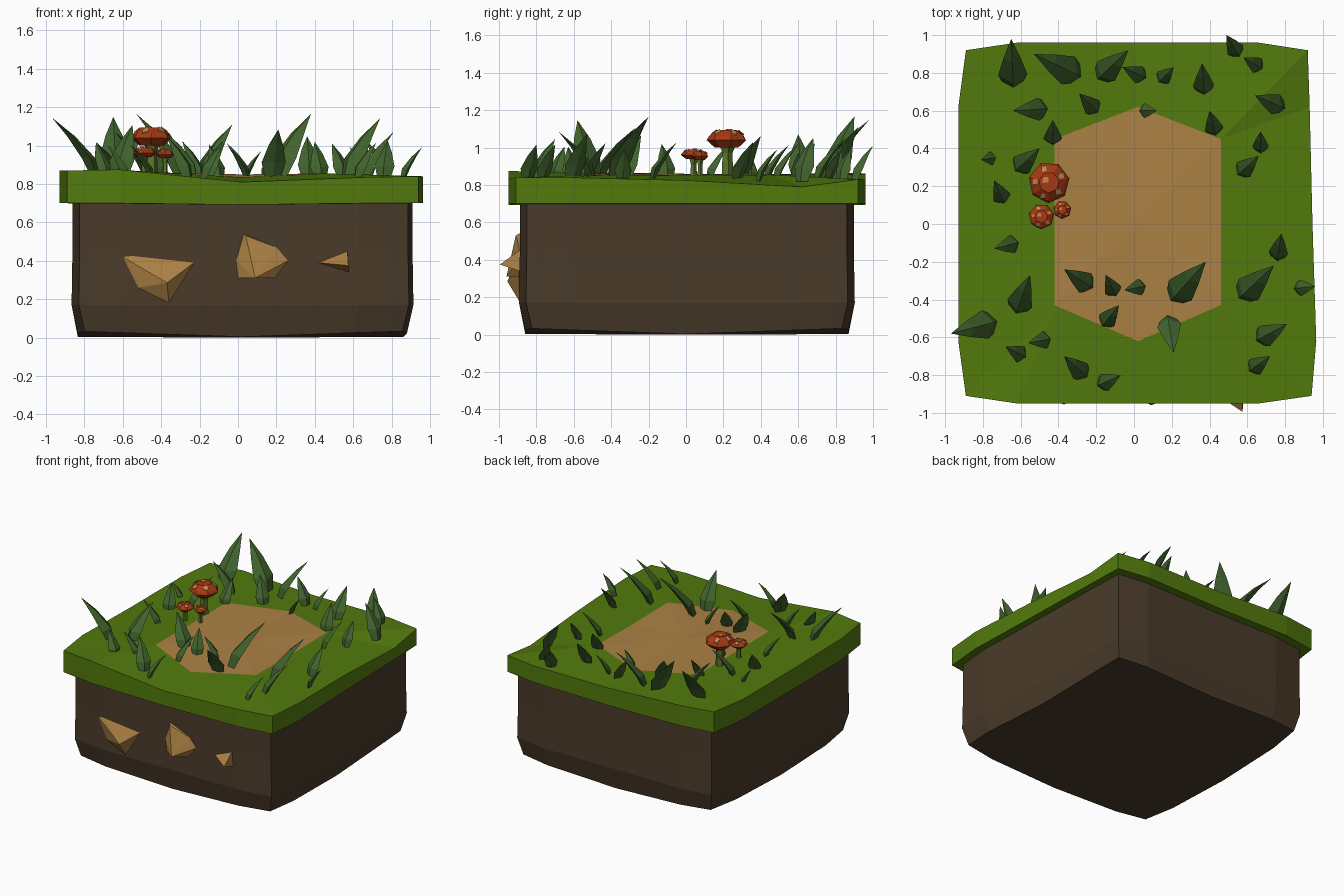
import bpy, bmesh, math
from mathutils import Vector

if "Cube" in bpy.data.objects:
    bpy.data.objects.remove(bpy.data.objects["Cube"])


def material(name, rgb):
    m = bpy.data.materials.new(name)
    m.diffuse_color = (*rgb, 1)
    m.use_nodes = True
    m.node_tree.nodes["Principled BSDF"].inputs["Base Color"].default_value = m.diffuse_color
    return m


DIRT = material("dark soil", (.068, .043, .023))
GRASS = material("turf green", (.085, .195, .004))
SAND = material("sandy tan", (.41, .22, .058))
BLADE = material("leaf green", (.052, .125, .026))
RED = material("cap red", (.38, .04, .006))
SPOT = material("cap spot", (.52, .26, .075))
STEM = material("stem green", (.10, .18, .02))


def finish(name, bm, *mats):
    bmesh.ops.recalc_face_normals(bm, faces=bm.faces)
    me = bpy.data.meshes.new(name)
    bm.to_mesh(me)
    bm.free()
    for m in mats:
        me.materials.append(m)
    ob = bpy.data.objects.new(name, me)
    bpy.context.collection.objects.link(ob)
    return ob


def loft(bm, rings, cap_start=True, cap_end=True):
    """Bridge rings of points; a one-point ring makes a tip."""
    vs = [[bm.verts.new(p) for p in r] for r in rings]
    for a, b in zip(vs, vs[1:]):
        n = max(len(a), len(b))
        for i in range(n):
            q = [a[i % len(a)], a[(i + 1) % len(a)], b[(i + 1) % len(b)], b[i % len(b)]]
            bm.faces.new(list(dict.fromkeys(q)))
    if cap_start and len(vs[0]) > 2:
        bm.faces.new(vs[0])
    if cap_end and len(vs[-1]) > 2:
        bm.faces.new(vs[-1])
    return vs


# Slab outline, clockwise from the middle of the back edge: x, y, top height
outline = [(0, .96, .83), (.66, .96, .83), (.92, .92, .83), (.93, .62, .79),
           (.945, 0, .825), (.965, -.62, .84), (.94, -.91, .84), (.66, -.95, .835),
           (.02, -.95, .81), (-.62, -.95, .875), (-.89, -.91, .87), (-.93, -.62, .87),
           (-.93, 0, .86), (-.93, .62, .86), (-.89, .92, .865), (-.62, .96, .86)]

# Soil block, tapered at the foot
def soil_ring(s, z, drop=0):
    ring = []
    for x, y, _ in outline:
        corner = min(abs(x), abs(y)) / .92
        ring.append((x * s + .007, y * s, z + drop * corner))
    return ring

bm = bmesh.new()
loft(bm, [[(.02, 0, 0)], soil_ring(.905, .003, .03), soil_ring(.94, .17),
          soil_ring(.935, .45), soil_ring(.935, .72)])
finish("soil_block", bm, DIRT)

# Turf slab with a sandy hexagon let into the top
bm = bmesh.new()
vs = loft(bm, [[(x, y, .70 - .008 * (abs(x) < .1)) for x, y, _ in outline], outline], cap_end=False)
hexa = [(.02, .62, .84), (.46, .45, .855), (.46, 0, .85), (.46, -.43, .855),
        (.02, -.62, .835), (-.42, -.43, .86), (-.42, 0, .855), (-.42, .45, .855)]
inner = [bm.verts.new(p) for p in hexa]
pick = [0, 1, 1, 1, 2, 3, 3, 3, 4, 5, 5, 5, 6, 7, 7, 7]
for i in range(16):
    j = (i + 1) % 16
    q = [vs[1][i], vs[1][j], inner[pick[j]], inner[pick[i]]]
    bm.faces.new(list(dict.fromkeys(q)))
centre = bm.verts.new((.02, 0, .85))
for i in range(8):
    bm.faces.new((inner[i], inner[(i + 1) % 8], centre)).material_index = 1
finish("turf_slab", bm, GRASS, SAND)

# Grass blades: tip x, tip y, base x, base y
blades = [
    (-.65, .98, -.64, .74), (-.53, .90, -.30, .79), (-.03, .92, -.18, .78), (-.06, .83, .05, .78),
    (.21, .83, .14, .76), (.36, .85, .37, .70), (.49, 1.0, .55, .90), (.58, .88, .67, .83),
    (.64, .68, .78, .62), (.67, .49, .67, .39), (.66, .36, .56, .27), (.40, .60, .43, .48),
    (.12, .60, .04, .60), (-.29, .69, -.20, .60), (-.64, .60, -.47, .61), (-.43, .55, -.43, .43),
    (-.50, .40, -.62, .29), (-.81, .34, -.74, .35), (-.74, .23, -.69, .12), (-.74, -.13, -.62, -.10),
    (-.55, -.27, -.62, -.46), (-.97, -.58, -.74, -.52), (-.68, -.65, -.58, -.70), (-.56, -.63, -.45, -.61),
    (-.37, -.24, -.23, -.33), (-.15, -.27, -.10, -.37), (-.08, -.43, -.16, -.53), (-.05, -.35, .05, -.33),
    (.38, -.20, .21, -.39), (.21, -.68, .18, -.50), (-.37, -.70, -.26, -.80), (-.07, -.80, -.18, -.85),
    (.78, -.05, .76, -.18), (.74, -.22, .57, -.38), (.96, -.33, .86, -.34), (.81, -.53, .66, -.61),
    (.72, -.70, .62, -.77)]
bm = bmesh.new()
for tx, ty, bx, by in blades:
    d = Vector((tx - bx, ty - by, 0))
    length = d.length
    out = d.normalized()
    side = Vector((-out.y, out.x, 0))
    w = .02 + .24 * length
    height = .06 + 1.12 * length
    rings = []
    for t, k in ((0, .6), (.35, 1), (.7, .58)):
        p = Vector((bx, by, .82)) + d * t ** 1.5 + Vector((0, 0, height * t))
        rings.append([p + side * w * k, p + out * w * k * .35, p - side * w * k, p - out * w * k * .6])
    rings.append([(tx, ty, .82 + height)])
    loft(bm, rings)
finish("grass_blades", bm, BLADE)

# Mushrooms: centre x, y, cap radius, rim height, cap thickness
def mushroom(name, x, y, r, z, h, stem_r):
    def ring(k, zz, n=7):
        return [(x + k * math.cos(a), y + k * math.sin(a), zz)
                for a in (math.tau * i / n + .2 for i in range(n))]
    bm = bmesh.new()
    loft(bm, [ring(stem_r, .82, 5), ring(stem_r * .8, z - .03, 5), ring(stem_r * 1.3, z + .01, 5)])
    finish(name + "_stem", bm, STEM)
    bm = bmesh.new()
    loft(bm, [ring(r * .6, z), ring(r, z + h * .42), ring(r * .88, z + h * .65), ring(r * .5, z + h)])
    finish(name + "_cap", bm, RED)
    # pale spots as thin plates lying on the upper cap
    bm = bmesh.new()
    slope = h * .35 / (r * .38)
    for a, f in ((.5, .68), (1.9, .7), (3.1, .68), (4.3, .7), (5.5, .66), (2.5, .2)):
        s = r * .15
        pts = []
        for dx, dy in ((-s, -s), (s, -s * .7), (s * .8, s), (-s * .9, s * .8)):
            px, py = r * f * math.cos(a) + dx, r * f * math.sin(a) + dy
            rad = math.hypot(px, py)
            pts.append(Vector((x + px, y + py, z + h + .002 - max(0, rad * .96 - r * .5) * slope)))
        loft(bm, [[p - Vector((0, 0, .004)) for p in pts], [p + Vector((0, 0, .002)) for p in pts]])
    finish(name + "_spots", bm, SPOT)

mushroom("large_mushroom", -.45, .22, .11, 1.0, .095, .035)
mushroom("small_mushroom", -.49, .04, .068, .94, .05, .02)
mushroom("tiny_mushroom", -.38, .075, .048, .935, .045, .016)

# Stones poking out of the front face: x-z outline and a raised peak
def stone(name, pts, peaks):
    bm = bmesh.new()
    for x, z in pts:
        for y in (-.86, -.892):
            bm.verts.new((x, y, z))
    for p in peaks:
        bm.verts.new(p)
    res = bmesh.ops.convex_hull(bm, input=bm.verts)
    bmesh.ops.delete(bm, geom=[v for v in bm.verts if not v.link_faces], context='VERTS')
    finish(name, bm, SAND)

stone("left_stone", [(-.6, .42), (-.55, .425), (-.23, .39), (-.36, .18), (-.52, .26)],
      [(-.37, .0 - .955, .285)])
stone("middle_stone", [(.03, .54), (.2, .47), (.26, .4), (.19, .31), (.0, .31), (-.01, .4)],
      [(.09, -.96, .31), (.04, -.91, .53)])
stone("right_stone", [(.42, .39), (.57, .45), (.58, .34)], [(.575, -.995, .375)])
